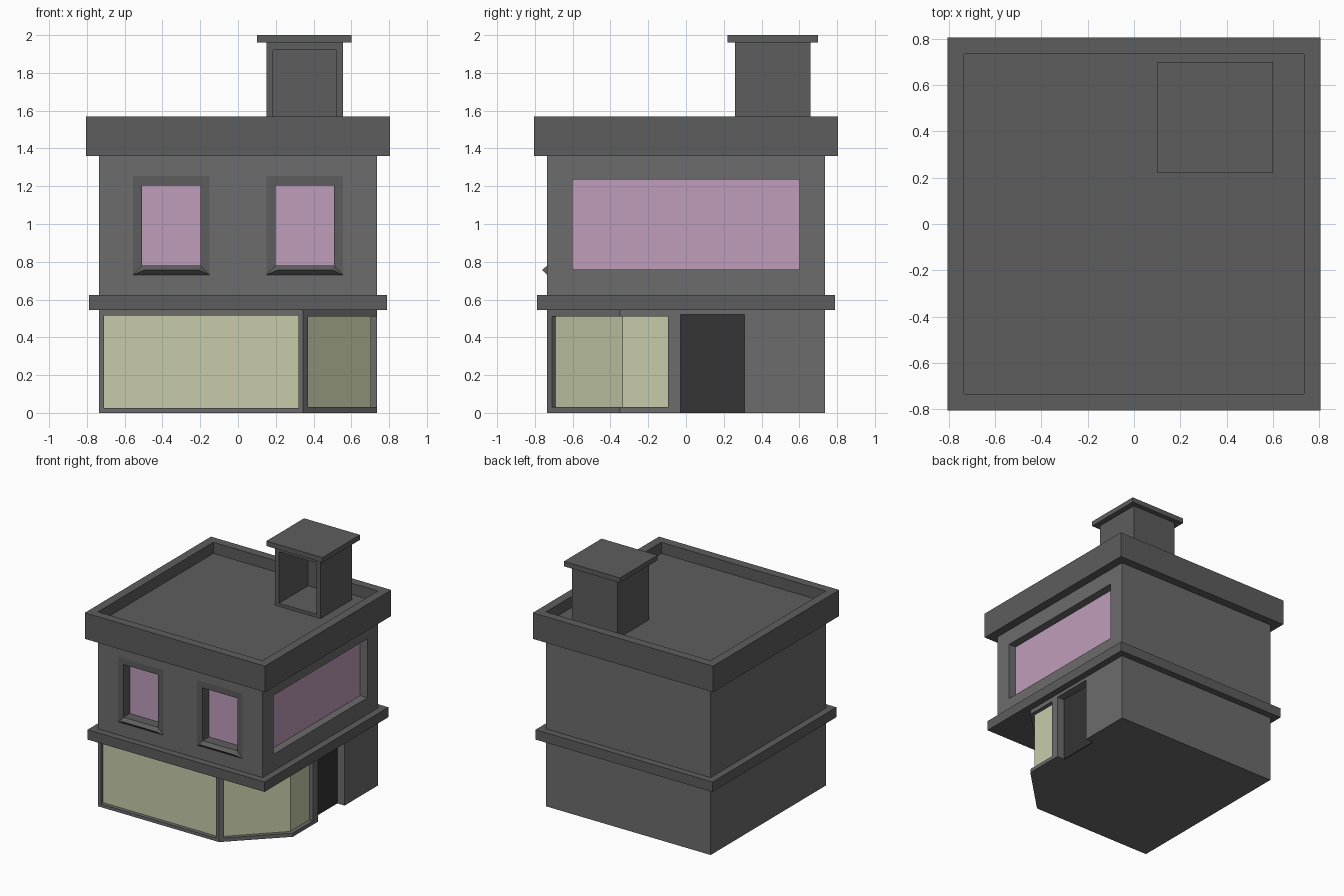
import bpy, bmesh

if "Cube" in bpy.data.objects:
    bpy.data.objects.remove(bpy.data.objects["Cube"])


def material(name, r, g, b):
    m = bpy.data.materials.new(name)
    m.diffuse_color = (r, g, b, 1)
    m.use_nodes = True
    m.node_tree.nodes["Principled BSDF"].inputs["Base Color"].default_value = m.diffuse_color
    return m


WALL = material("wall_grey", 0.15, 0.15, 0.15)
TRIM = material("trim_grey", 0.11, 0.11, 0.11)
DARK = material("door_dark", 0.035, 0.035, 0.035)
PINK = material("pink_glass", 0.52, 0.34, 0.50)
YELLOW = material("yellow_glass", 0.57, 0.60, 0.40)


def finish(name, bm, mat):
    bmesh.ops.recalc_face_normals(bm, faces=bm.faces)
    me = bpy.data.meshes.new(name)
    bm.to_mesh(me)
    bm.free()
    ob = bpy.data.objects.new(name, me)
    bpy.context.collection.objects.link(ob)
    if mat:
        me.materials.append(mat)
    return ob


def prism(name, plan, z0, z1, mat=None):
    """Extrude a plan outline from z0 to z1."""
    bm = bmesh.new()
    face = bm.faces.new([bm.verts.new((x, y, z0)) for x, y in plan])
    ext = bmesh.ops.extrude_face_region(bm, geom=[face])
    verts = [v for v in ext["geom"] if isinstance(v, bmesh.types.BMVert)]
    bmesh.ops.translate(bm, verts=verts, vec=(0, 0, z1 - z0))
    return finish(name, bm, mat)


def box(name, x0, x1, y0, y1, z0, z1, mat=None):
    return prism(name, [(x0, y0), (x1, y0), (x1, y1), (x0, y1)], z0, z1, mat)


def cut(ob, cutter):
    """Subtract the cutter, then remove it."""
    mod = ob.modifiers.new("cut", "BOOLEAN")
    mod.operation, mod.solver, mod.object = "DIFFERENCE", "EXACT", cutter
    cutter.hide_render = True
    bpy.context.view_layer.objects.active = ob
    bpy.ops.object.modifier_apply(modifier=mod.name)
    bpy.data.objects.remove(cutter, do_unlink=True)


W = 0.735  # half width of the walls

# Ground floor with a chamfered corner
ground = prism("ground_floor", [(-W, -W), (0.345, -W), (W, -0.35), (W, W), (-W, W)], 0, 0.545, WALL)

# Wide shop window
cut(ground, box("cutter", -0.71, 0.32, -0.8, -0.695, 0.025, 0.515))
box("shop_window", -0.71, 0.32, -0.705, -0.695, 0.025, 0.515, YELLOW)

# Shop window wrapping round the chamfered corner
back = [(0.69, -0.095), (0.69, -0.33), (0.34, -0.68)]
cut(ground, prism("cutter", [(0.42, -0.76), (0.80, -0.38), (0.80, -0.095)] + back, 0.03, 0.51))
prism("corner_window", [(0.35, -0.69), (0.703, -0.337), (0.703, -0.095)] + back, 0.03, 0.51, YELLOW)

# Recessed door
cut(ground, box("cutter", 0.66, 0.8, -0.03, 0.31, -0.1, 0.52))
box("door", 0.66, 0.67, -0.03, 0.31, 0, 0.52, DARK)

# Band between the floors
box("floor_band", -0.79, 0.79, -0.79, 0.79, 0.545, 0.625, TRIM)

# Upper floor with the side window
upper = box("upper_floor", -W, W, -W, W, 0.625, 1.36, WALL)
cut(upper, box("cutter", 0.66, 0.8, -0.6, 0.6, 0.76, 1.235))
box("side_window", 0.66, 0.67, -0.6, 0.6, 0.76, 1.235, PINK)

# Front windows: flush frame, recessed glass, ridged sill
for side, cx in (("left", -0.353), ("right", 0.353)):
    cut(upper, box("cutter", cx - 0.203, cx + 0.203, -0.8, -0.645, 0.73, 1.255))
    frame = box(side + "_window_frame", cx - 0.203, cx + 0.203, -W, -0.645, 0.73, 1.255, TRIM)
    cut(frame, box("cutter", cx - 0.155, cx + 0.155, -0.8, -0.6, 0.78, 1.205))
    box(side + "_window_glass", cx - 0.155, cx + 0.155, -0.655, -0.645, 0.78, 1.205, PINK)
    bm = bmesh.new()
    for half, y, z in ((0.203, -W, 0.73), (0.155, -W, 0.78), (0.145, -0.762, 0.756)):
        for s in (-1, 1):
            bm.verts.new((cx + s * half, y, z))
    bmesh.ops.convex_hull(bm, input=bm.verts)
    finish(side + "_window_sill", bm, TRIM)

# Parapet with sunken roof
roof = box("parapet_roof", -0.805, 0.805, -0.805, 0.805, 1.36, 1.57, TRIM)
cut(roof, box("cutter", -W, W, -W, W, 1.48, 1.7))

# Roof hut, open at the front, and its cap
hut = box("roof_hut", 0.15, 0.555, 0.26, 0.66, 1.48, 1.96, TRIM)
cut(hut, box("cutter", 0.185, 0.52, 0.1, 0.63, 1.505, 1.92))
box("roof_hut_cap", 0.10, 0.60, 0.22, 0.70, 1.96, 2.0, TRIM)
